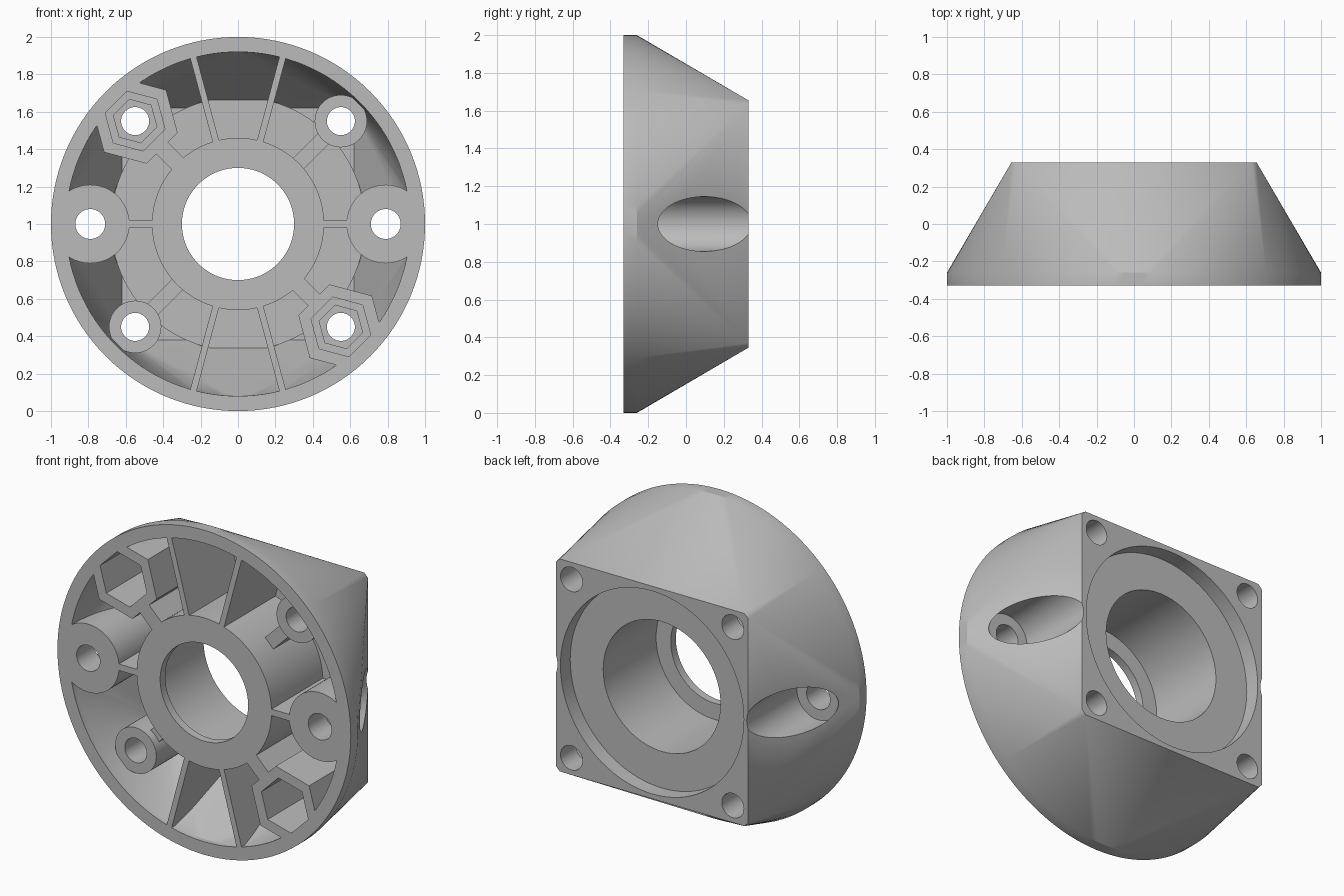
import bpy, bmesh
from math import sin, cos, radians, tau

old = bpy.data.objects.get("Cube")
if old:
    bpy.data.objects.remove(old)

FRONT, BACK, CZ = -0.33, 0.33, 1.0
PAST_FRONT, PAST_BACK = -0.45, 0.45

grey = bpy.data.materials.new("plain_grey")
grey.use_nodes = True
grey.diffuse_color = (0.5, 0.5, 0.5, 1)
grey.node_tree.nodes["Principled BSDF"].inputs["Base Color"].default_value = (0.5, 0.5, 0.5, 1)


def ring(y, r, x=0, z=0, n=64, turn=0):
    """Regular polygon facing along y."""
    return [(x + r * cos(turn + tau * i / n), y, CZ + z + r * sin(turn + tau * i / n))
            for i in range(n)]


def square(y, half, cut):
    """Square with clipped corners, facing along y."""
    inner = half - cut
    return [(sx * a, y, CZ + sz * b) for sx in (-1, 1) for sz in (-1, 1)
            for a, b in ((half, inner), (inner, half))]


def hull(name, points):
    bm = bmesh.new()
    for p in points:
        bm.verts.new(p)
    bmesh.ops.convex_hull(bm, input=bm.verts)
    bmesh.ops.dissolve_limit(bm, angle_limit=0.002, verts=bm.verts, edges=bm.edges)
    bmesh.ops.recalc_face_normals(bm, faces=bm.faces)
    mesh = bpy.data.meshes.new(name)
    bm.to_mesh(mesh)
    bm.free()
    mesh.materials.append(grey)
    obj = bpy.data.objects.new(name, mesh)
    bpy.context.collection.objects.link(obj)
    return obj


def prism(name, y0, y1, r, x=0, z=0, n=64, turn=0):
    return hull(name, ring(y0, r, x, z, n, turn) + ring(y1, r, x, z, n, turn))


def rib(name, angle, r0, r1, width, y0, y1):
    """Flat web running outward from the hub."""
    a = radians(angle)
    return hull(name, [(r * cos(a) - w * sin(a), y, CZ + r * sin(a) + w * cos(a))
                       for r in (r0, r1) for w in (-width / 2, width / 2) for y in (y0, y1)])


def subtract(target, tool):
    mod = target.modifiers.new("cut", "BOOLEAN")
    mod.operation, mod.solver, mod.object = "DIFFERENCE", "EXACT", tool
    bpy.context.view_layer.objects.active = target
    bpy.ops.object.modifier_apply(modifier=mod.name)
    bpy.data.objects.remove(tool)


# Outer shell: round flange blending into a square mounting face
body = hull("mount_body", ring(FRONT, 1, n=128) + ring(-0.26, 1, n=128)
            + square(BACK, 0.655, 0.025))

# Front cavity, with the hub, bosses and webs left standing in it
cavity = hull("cavity", ring(PAST_FRONT, 0.92, n=128) + ring(-0.3, 0.92, n=128)
              + square(0.25, 0.62, 0.02))
subtract(cavity, prism("recess_floor", 0.17, PAST_BACK, 0.68, n=96))
subtract(cavity, prism("hub", -0.5, PAST_BACK, 0.46, n=96))
for side in (-1, 1):
    subtract(cavity, prism("side_boss", -0.51, 0.46, 0.21, x=0.79 * side))
for angle in (0, 180):
    subtract(cavity, rib("side_web", angle, 0.42, 0.65, 0.04, -0.52, 0.47))
for angle in (75, 105, 255, 285):
    subtract(cavity, rib("long_web", angle, 0.42, 0.98, 0.035, -0.53, 0.48))
P = 0.55
for s in (-1, 1):
    subtract(cavity, prism("round_boss", -0.21, 0.47, 0.14, P * s, P * s))
    subtract(cavity, prism("hex_boss", -0.54, 0.49, 0.235, -P * s, P * s, 6, radians(45)))
for angle in (45, 225):
    subtract(cavity, rib("round_boss_web", angle, 0.42, 0.72, 0.08, -0.16, 0.5))
for angle in (135, 315):
    subtract(cavity, rib("hex_boss_web", angle, 0.42, 0.65, 0.09, -0.55, 0.5))
subtract(body, cavity)

# Central stepped bore and shallow back recess
subtract(body, prism("back_recess", 0.235, PAST_BACK, 0.625, n=96))
subtract(body, prism("bore", -0.28, 0.4, 0.4, n=96))
subtract(body, prism("front_opening", PAST_FRONT, 0.3, 0.3, n=96))

# Side bolt holes with open counterbores
for side in (-1, 1):
    subtract(body, prism("side_counterbore", -0.16, 0.5, 0.145, x=0.79 * side))
    subtract(body, prism("side_hole", PAST_FRONT, 0.4, 0.08, x=0.79 * side, n=40))

# Corner bolt holes, with stepped nut pockets in the hexagonal bosses
for s in (-1, 1):
    subtract(body, prism("nut_pocket", PAST_FRONT, 0.1, 0.165, -P * s, P * s, 6, radians(45)))
    subtract(body, prism("nut_seat", -0.4, 0.18, 0.12, -P * s, P * s, 6, radians(45)))
    for x in (-P, P):
        subtract(body, prism("corner_hole", PAST_FRONT, PAST_BACK, 0.075, x, P * s, 40))

# Keep machined edges crisp and curved walls smooth
bpy.ops.object.select_all(action="DESELECT")
body.select_set(True)
bpy.context.view_layer.objects.active = body
bpy.ops.object.shade_smooth_by_angle(angle=radians(25))
